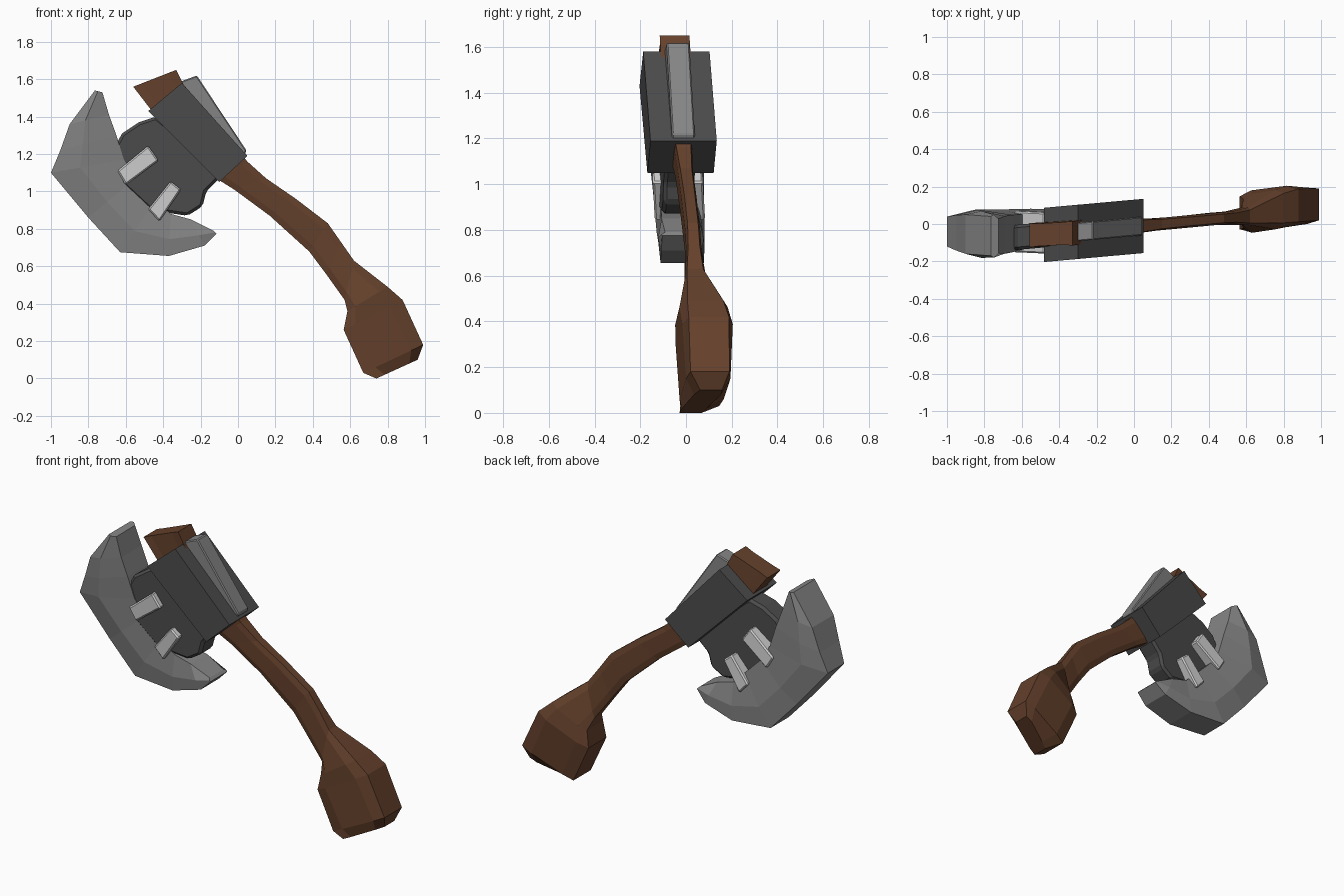
import bpy, bmesh, random
from mathutils import Vector

random.seed(4)
cube = bpy.data.objects.get("Cube")
if cube:
    bpy.data.objects.remove(cube, do_unlink=True)


def material(name, r, g, b):
    m = bpy.data.materials.new(name)
    m.use_nodes = True
    m.diffuse_color = (r, g, b, 1)
    m.node_tree.nodes["Principled BSDF"].inputs["Base Color"].default_value = (r, g, b, 1)
    return m


WOOD = material("brown wood", 0.13, 0.053, 0.025)
IRON = material("dark iron", 0.072, 0.072, 0.072)
STEEL = material("grey steel", 0.235, 0.235, 0.235)
CLASP = material("pale metal", 0.64, 0.64, 0.64)


def mid(x, z):
    """Centre plane of the slightly turned head."""
    return -0.015 + 0.09 * x


def blade_mid(x, z):
    """Centre plane of the blade, leaning forward at the top."""
    return 0.02 - 0.055 * z


def loft(name, rings, mat):
    """Skin a list of closed rings and cap both ends."""
    bm = bmesh.new()
    loops = [[bm.verts.new(p) for p in ring] for ring in rings]
    n = len(loops[0])
    for a, b in zip(loops, loops[1:]):
        for i in range(n):
            j = (i + 1) % n
            bm.faces.new((a[i], a[j], b[j], b[i]))
    bm.faces.new(loops[0])
    bm.faces.new(loops[-1][::-1])
    bmesh.ops.recalc_face_normals(bm, faces=bm.faces)
    mesh = bpy.data.meshes.new(name)
    bm.to_mesh(mesh)
    bm.free()
    mesh.materials.append(mat)
    obj = bpy.data.objects.new(name, mesh)
    bpy.context.collection.objects.link(obj)
    return obj


def plate(name, outline, half, mat, bevel=0, centre=mid):
    """Side outline given thickness around a centre plane."""
    rings = [[(x, centre(x, z) + s * half, z) for x, z in outline] for s in (-1, 1)]
    obj = loft(name, rings, mat)
    if bevel:
        mod = obj.modifiers.new("chamfer", "BEVEL")
        mod.width, mod.segments = bevel, 1


# Handle: lower edge and upper edge as (x, y, z), half thickness, edge squareness
stations = [
    ((-0.56, -0.06, 1.56), (-0.33, -0.05, 1.65), 0.065, 1),
    ((-0.46, -0.055, 1.43), (-0.29, -0.045, 1.57), 0.065, 1),
    ((-0.10, -0.02, 1.06), (0.05, -0.01, 1.16), 0.04, 0.8),
    ((-0.02, -0.015, 1.01), (0.15, 0.0, 1.07), 0.036, 0.7),
    ((0.17, 0.005, 0.87), (0.31, 0.015, 0.96), 0.033, 0.7),
    ((0.38, 0.025, 0.68), (0.48, 0.03, 0.83), 0.033, 0.7),
    ((0.47, 0.03, 0.56), (0.55, 0.035, 0.73), 0.036, 0.7),
    ((0.57, 0.045, 0.42), (0.62, 0.04, 0.63), 0.05, 0.7),
    ((0.585, 0.055, 0.36), (0.80, 0.085, 0.49), 0.105, 0.75),
    ((0.565, 0.06, 0.26), (0.88, 0.10, 0.42), 0.11, 0.8),
    ((0.67, 0.06, 0.03), (0.99, 0.105, 0.18), 0.10, 0.85),
    ((0.74, 0.02, 0.0), (0.96, 0.11, 0.10), 0.06, 0.8),
]
section = [(0, -1), (0.2, -1), (0.8, -1), (1, -1), (1, 1), (0.8, 1), (0.2, 1), (0, 1)]
rings = []
for a, b, half, square in stations:
    ring = []
    for t, s in section:
        p = Vector(a).lerp(Vector(b), t)
        # square off the edges, rough-hew the broad sides
        width = random.uniform(0.9, 1.04) if 0 < t < 1 else square
        ring.append((p.x, p.y + s * half * width, p.z))
    rings.append(ring)
loft("handle", rings, WOOD)

# Iron head block around the handle
plate("head_block", [(-0.48, 1.43), (-0.30, 1.58), (0.05, 1.19), (-0.10, 1.05)],
      0.145, IRON)

# Wedge strip along the back of the head
plate("back_strip", [(-0.33, 1.55), (-0.30, 1.59), (-0.22, 1.62), (0.045, 1.22),
                     (0.03, 1.18)], 0.05, STEEL, 0.006)

# Cheek that joins block and blade
plate("cheek", [(-0.44, 1.40), (-0.53, 1.37), (-0.62, 1.31), (-0.68, 1.20),
                (-0.62, 1.04), (-0.47, 0.90), (-0.27, 0.87), (-0.19, 0.92),
                (-0.17, 1.00), (-0.10, 1.07), (-0.25, 1.25)], 0.067, IRON, 0.015)

# Crescent blade: cutting edge, inner edge, half thickness at edge and belly
blade = [
    ((-0.765, 1.54), (-0.725, 1.53), 0.105, 0.115),
    ((-0.90, 1.36), (-0.69, 1.41), 0.105, 0.125),
    ((-0.95, 1.22), (-0.65, 1.30), 0.095, 0.125),
    ((-1.00, 1.10), (-0.61, 1.17), 0.08, 0.12),
    ((-0.80, 0.86), (-0.55, 1.07), 0.085, 0.11),
    ((-0.63, 0.675), (-0.44, 0.96), 0.09, 0.105),
    ((-0.37, 0.655), (-0.36, 0.88), 0.095, 0.10),
    ((-0.18, 0.71), (-0.25, 0.85), 0.09, 0.10),
    ((-0.115, 0.775), (-0.13, 0.79), 0.08, 0.085),
]
rings = []
for outer, inner, edge, belly in blade:
    ring = []
    lip = 0.8 * belly
    for t, y in [(0, -edge), (0.4, -belly), (1, -lip), (1, lip), (0.4, belly), (0, edge)]:
        p = Vector(outer).lerp(Vector(inner), t)
        ring.append((p.x, blade_mid(p.x, p.y) + y, p.y))
    rings.append(ring)
loft("blade", rings, STEEL)

# Clasps that pin the blade to the cheek
clasps = {
    "upper_clasp": [(-0.645, 1.11), (-0.60, 1.035), (-0.425, 1.165), (-0.48, 1.245)],
    "lower_clasp": [(-0.48, 0.905), (-0.42, 0.84), (-0.305, 1.01), (-0.36, 1.055)],
}
for name, outline in clasps.items():
    plate(name, outline, 0.11, CLASP, 0.008, blade_mid)
